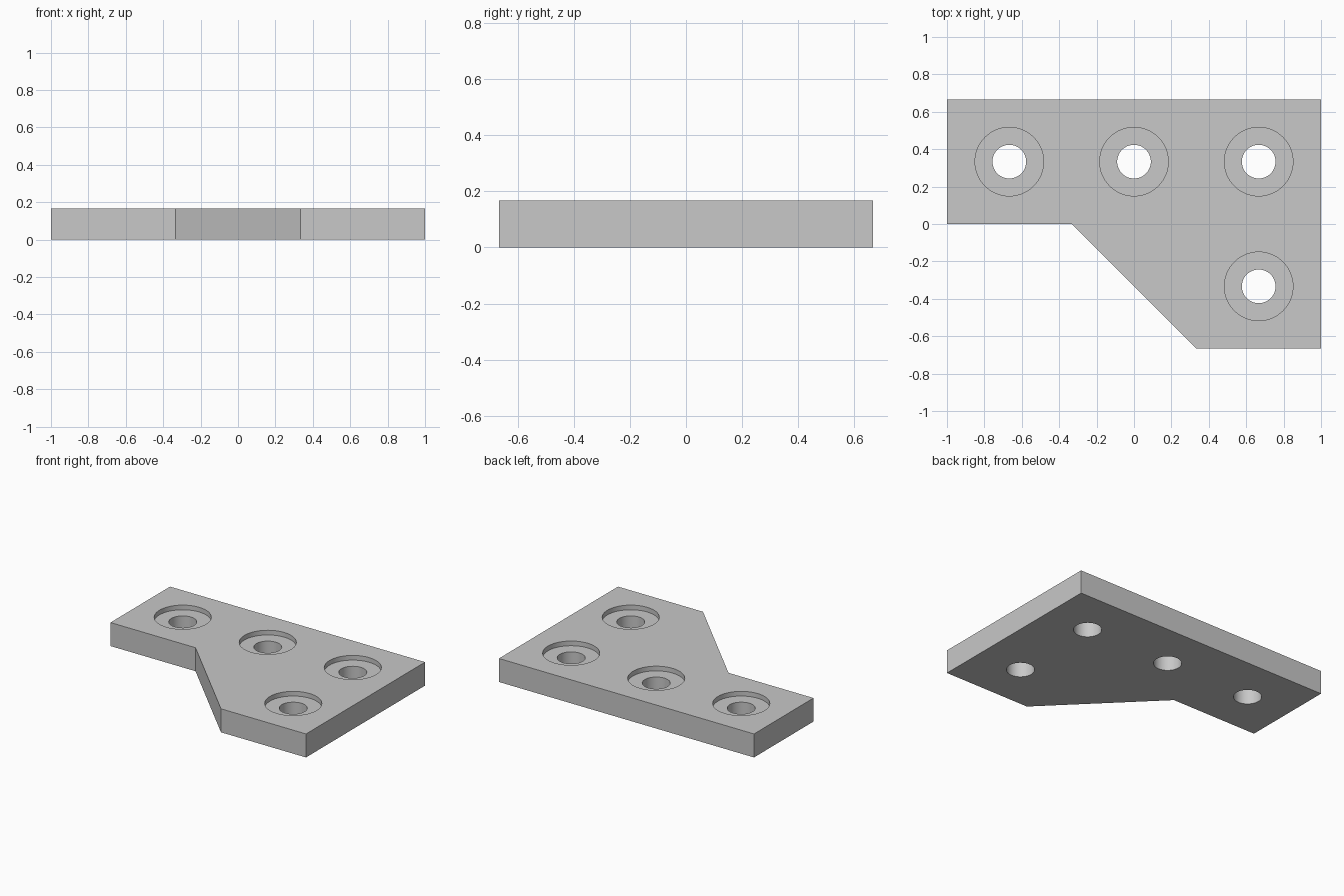
import bpy
import bmesh
from math import radians
from mathutils import Matrix

cube = bpy.data.objects.get("Cube")
if cube:
    bpy.data.objects.remove(cube, do_unlink=True)

UNIT = 1 / 30            # one millimetre on a 60 mm long plate
THICK = 5 * UNIT
HOLES = [(-20, 10), (0, 10), (20, 10), (20, -10)]
OUTLINE = [(-30, 20), (-30, 0), (-10, 0), (10, -20), (30, -20), (30, 20)]

grey = bpy.data.materials.new("plain grey")
grey.use_nodes = True
colour = (0.58, 0.58, 0.58, 1)
grey.diffuse_color = colour
grey.node_tree.nodes["Principled BSDF"].inputs["Base Color"].default_value = colour


def make_object(name, bm):
    mesh = bpy.data.meshes.new(name)
    bmesh.ops.recalc_face_normals(bm, faces=bm.faces)
    bm.to_mesh(mesh)
    bm.free()
    mesh.materials.append(grey)
    obj = bpy.data.objects.new(name, mesh)
    bpy.context.collection.objects.link(obj)
    return obj


def cut_holes(plate, name, radius, bottom):
    """Cut a round hole at every position, from bottom up through the top."""
    top = THICK + 0.1
    bm = bmesh.new()
    for x, y in HOLES:
        bmesh.ops.create_cone(
            bm, cap_ends=True, segments=64, radius1=radius, radius2=radius,
            depth=top - bottom,
            matrix=Matrix.Translation((x * UNIT, y * UNIT, (top + bottom) / 2)))
    cutter = make_object(name, bm)
    cutter.hide_render = True
    mod = plate.modifiers.new(name, "BOOLEAN")
    mod.operation = "DIFFERENCE"
    mod.solver = "EXACT"
    mod.object = cutter
    bpy.ops.object.modifier_apply(modifier=mod.name)
    bpy.data.objects.remove(cutter, do_unlink=True)


# Plate: outline extruded to full thickness
bm = bmesh.new()
base = bm.faces.new([bm.verts.new((x * UNIT, y * UNIT, 0)) for x, y in OUTLINE])
extruded = bmesh.ops.extrude_face_region(bm, geom=[base], use_keep_orig=True)
top_verts = [v for v in extruded["geom"] if isinstance(v, bmesh.types.BMVert)]
bmesh.ops.translate(bm, verts=top_verts, vec=(0, 0, THICK))
plate = make_object("corner_bracket_plate", bm)

bpy.ops.object.select_all(action="DESELECT")
plate.select_set(True)
bpy.context.view_layer.objects.active = plate

# Shallow counterbores, then the through holes
cut_holes(plate, "counterbore_cutter", 5.5 * UNIT, 4 * UNIT)
cut_holes(plate, "through_hole_cutter", 2.7 * UNIT, -0.1)

bpy.ops.object.shade_smooth_by_angle(angle=radians(30))
